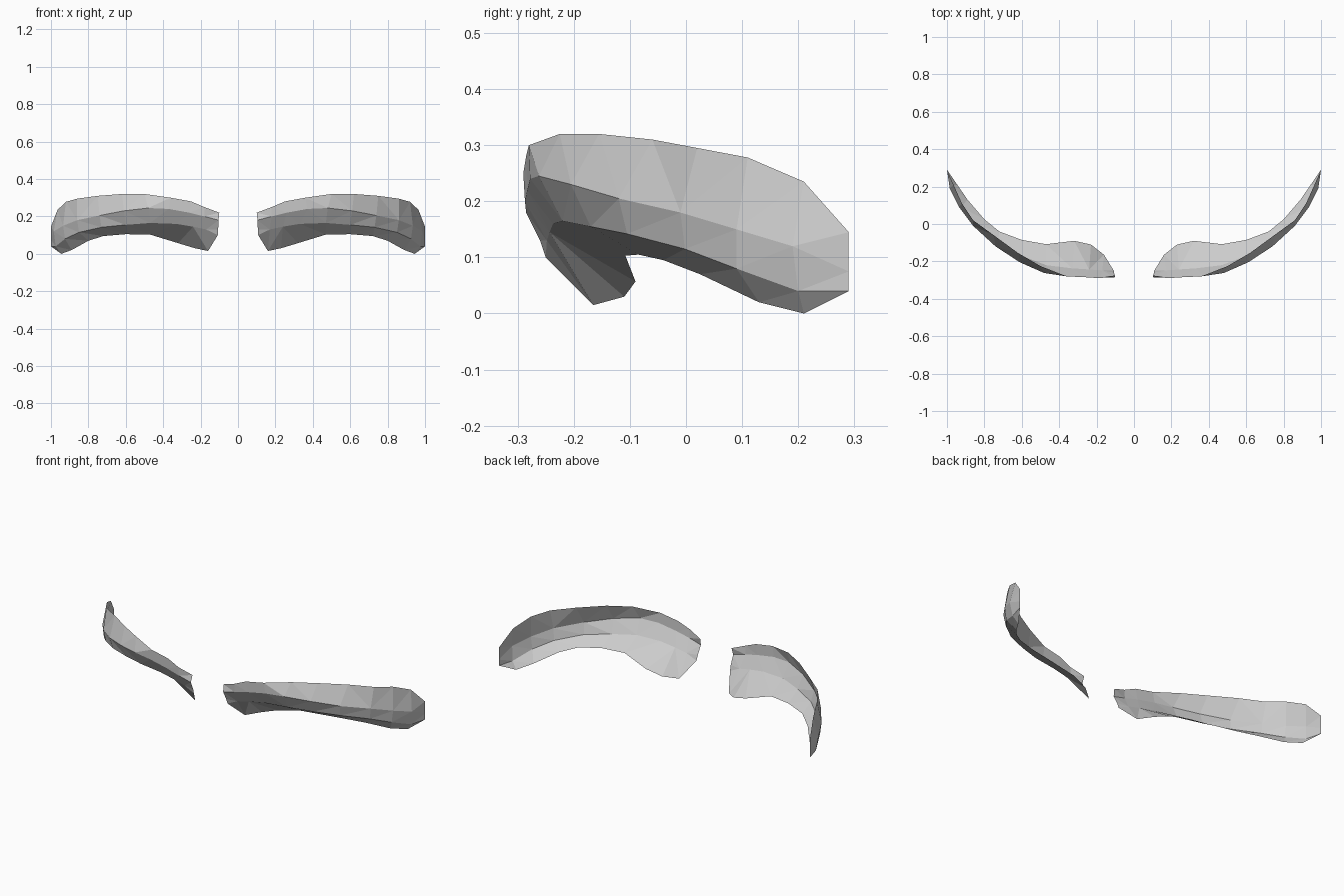
import bpy, bmesh

# Long guide curves of one brow, inner end to outer tip
top_edge = [(.10, -.275, .22), (.18, -.29, .25), (.25, -.285, .28), (.36, -.28, .30),
            (.50, -.225, .32), (.62, -.155, .32), (.75, -.06, .31), (.86, .02, .295),
            (.92, .11, .278), (.965, .21, .235), (1, .29, .145)]
front_ridge = [(.104, -.285, .18), (.18, -.287, .20), (.26, -.283, .22), (.37, -.278, .24),
               (.48, -.262, .245), (.61, -.205, .23), (.74, -.12, .205), (.86, -.01, .18),
               (.935, .09, .15), (.985, .19, .12), (1, .29, .11)]
lower_fold = [(.106, -.26, .13), (.17, -.248, .13), (.24, -.243, .145), (.33, -.237, .16),
              (.47, -.22, .165), (.60, -.17, .155), (.73, -.105, .142), (.85, -.002, .115),
              (.925, .09, .08), (.975, .20, .04), (1, .29, .075)]
bottom_edge = [(.108, -.25, .10), (.16, -.165, .015), (.23, -.11, .03), (.32, -.09, .057),
               (.47, -.108, .103), (.60, -.085, .105), (.72, -.04, .095), (.80, .025, .07),
               (.89, .13, .02), (.945, .21, 0), (1, .29, .04)]


def loft(name, curves, side):
    """Thin open shell spanning the guide curves, mirrored by side."""
    bm = bmesh.new()
    rows = [[bm.verts.new((side * x, y, z)) for x, y, z in c] for c in curves]
    for a, b in zip(rows, rows[1:]):
        for i in range(len(a) - 1):
            quad = [a[i], b[i], b[i + 1], a[i + 1]]
            bm.faces.new(quad if side > 0 else quad[::-1])
    bmesh.ops.triangulate(bm, faces=bm.faces[:])
    mesh = bpy.data.meshes.new(name)
    bm.to_mesh(mesh)
    bm.free()
    obj = bpy.data.objects.new(name, mesh)
    bpy.context.collection.objects.link(obj)


# Pair of eyebrows
for name, side in (("eyebrow_right", 1), ("eyebrow_left", -1)):
    loft(name, [top_edge, front_ridge, lower_fold, bottom_edge], side)
